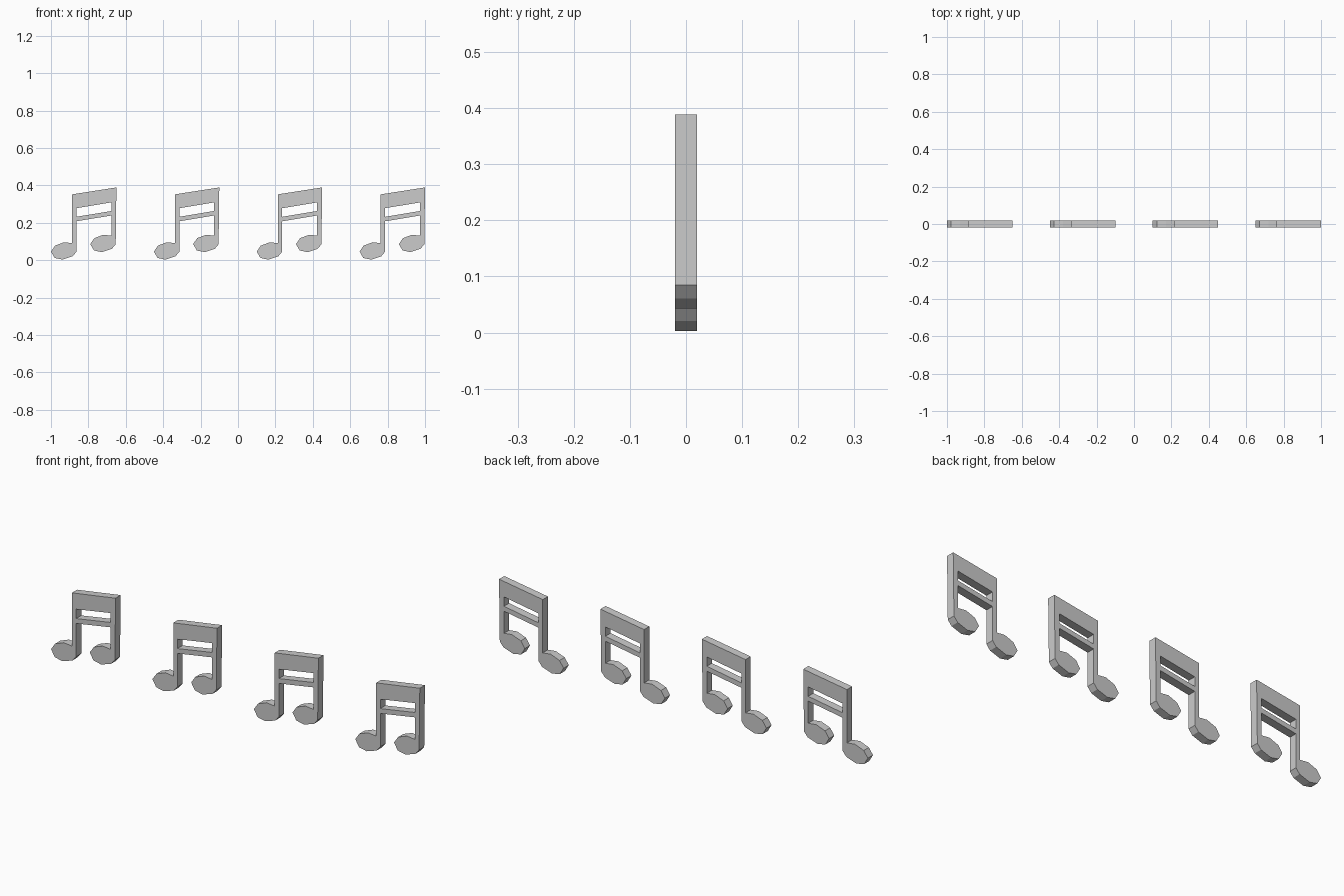
import bpy

if "Cube" in bpy.data.objects:
    bpy.data.objects.remove(bpy.data.objects["Cube"])

THICK = 0.04
STEP = (0.21, 0.04)      # offset from the left note head to the right one

# Note head drawn from the stem's inner foot round to the stem's outer foot
head_under = [(0.136, 0.045), (0.116, 0.021), (0.062, 0.003), (0.02, 0.012)]
head_over = [(0.0, 0.046), (0.022, 0.078), (0.07, 0.096), (0.113, 0.091)]
head = head_under + head_over


def shifted(points):
    return [(x + STEP[0], z + STEP[1]) for x, z in points]


# Outer outline: left head, left stem, slanted top beam, right stem, right head, lower beam
outline = head + [(0.113, 0.352), (0.35, 0.389)] + shifted(head) \
    + [(0.323, 0.239), (0.136, 0.208)]
# Slot between the two beams
slot = [(0.136, 0.278), (0.323, 0.309), (0.323, 0.263), (0.136, 0.232)]

curve = bpy.data.curves.new("note_profile", 'CURVE')
curve.dimensions = '2D'
curve.fill_mode = 'BOTH'
curve.extrude = THICK / 2
for loop in (outline, slot):
    spline = curve.splines.new('POLY')
    spline.points.add(len(loop) - 1)
    for p, (x, z) in zip(spline.points, loop):
        p.co = (x, z, 0, 1)
    spline.use_cyclic_u = True
    spline.use_smooth = False

# Stand the extruded profile upright and turn it into a mesh
note = bpy.data.objects.new("beamed_note_1", curve)
bpy.context.collection.objects.link(note)
note.rotation_euler.x = 1.5707963
bpy.context.view_layer.objects.active = note
note.select_set(True)
bpy.ops.object.convert(target='MESH')
note = bpy.context.object
note.name = "beamed_note_1"
for poly in note.data.polygons:
    poly.use_smooth = False
note.location.x = -1.0

# Row of four identical notes
for i in range(1, 4):
    copy = note.copy()
    copy.name = f"beamed_note_{i + 1}"
    copy.location.x = -1.0 + 0.55 * i
    bpy.context.collection.objects.link(copy)
